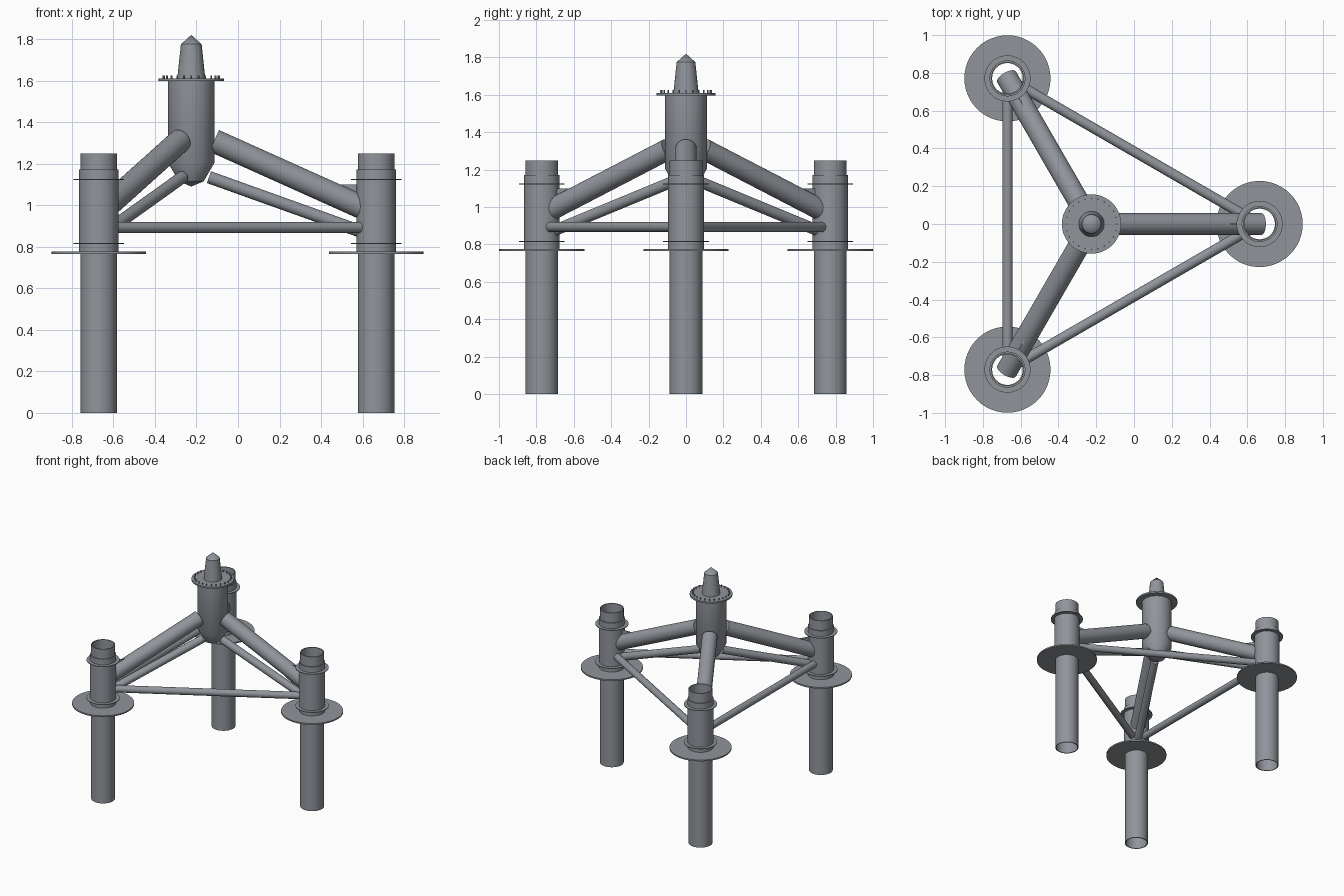
import bpy, math
from mathutils import Vector

if "Cube" in bpy.data.objects:
    bpy.data.objects.remove(bpy.data.objects["Cube"])

steel = bpy.data.materials.new("steel_grey")
steel.diffuse_color = (0.28, 0.30, 0.33, 1)
steel.use_nodes = True
steel.node_tree.nodes["Principled BSDF"].inputs["Base Color"].default_value = steel.diffuse_color

CENTRE = Vector((-0.225, 0, 0))
ANGLES = [0, 2 * math.pi / 3, 4 * math.pi / 3]
REACH = 0.89


def finish(name, verts, faces):
    mesh = bpy.data.meshes.new(name)
    mesh.from_pydata(verts, [], faces)
    mesh.materials.append(steel)
    obj = bpy.data.objects.new(name, mesh)
    bpy.context.collection.objects.link(obj)
    bpy.ops.object.select_all(action='DESELECT')
    obj.select_set(True)
    bpy.context.view_layer.objects.active = obj
    bpy.ops.object.mode_set(mode='EDIT')
    bpy.ops.mesh.select_all(action='SELECT')
    bpy.ops.mesh.remove_doubles(threshold=0.00001)
    bpy.ops.mesh.normals_make_consistent(inside=False)
    bpy.ops.object.mode_set(mode='OBJECT')
    bpy.ops.object.shade_smooth_by_angle(angle=math.radians(30))
    return obj


def lathe(name, profile, at, closed=False, sides=48):
    """Spin (radius, height) points about a vertical axis."""
    n = len(profile)
    verts = [(at.x + r * math.cos(2 * math.pi * i / sides),
              at.y + r * math.sin(2 * math.pi * i / sides), at.z + z)
             for i in range(sides) for r, z in profile]
    faces = []
    for i in range(sides):
        j = (i + 1) % sides
        for k in range(n if closed else n - 1):
            m = (k + 1) % n
            faces.append((i * n + k, j * n + k, j * n + m, i * n + m))
    return finish(name, verts, faces)


def ring(name, inner, outer, z0, z1, at):
    return lathe(name, [(inner, z0), (outer, z0), (outer, z1), (inner, z1)], at, True)


def tube(name, a, b, radius, sides=32):
    """Straight capped pipe between two points."""
    q = (b - a).to_track_quat('Z', 'Y')
    verts = []
    for p in (a, b):
        for i in range(sides):
            t = 2 * math.pi * i / sides
            verts.append(p + q @ Vector((radius * math.cos(t), radius * math.sin(t), 0)))
    faces = [(i, (i + 1) % sides, sides + (i + 1) % sides, sides + i) for i in range(sides)]
    faces += [tuple(range(sides)), tuple(range(sides, 2 * sides))]
    return finish(name, verts, faces)


def spoke(angle, r, z):
    return CENTRE + Vector((r * math.cos(angle), r * math.sin(angle), z))


# Central column with tapered foot, bolted flange and pointed tower stub
lathe("central_column", [(0, 1.09), (0.06, 1.115), (0.112, 1.205), (0.112, 1.6), (0, 1.6)], CENTRE)
ring("column_flange", 0.05, 0.157, 1.597, 1.61, CENTRE)
lathe("tower_stub", [(0, 1.605), (0.068, 1.605), (0.05, 1.775), (0, 1.82)], CENTRE)
for i in range(24):
    t = 2 * math.pi * i / 24
    tube("flange_bolt", spoke(t, 0.135, 1.605), spoke(t, 0.135, 1.625), 0.004, 8)

for n, a in enumerate(ANGLES):
    foot = spoke(a, REACH, 0)
    # Hollow pile, sleeve, guide rings and mud mat
    ring("pile", 0.081, 0.0875, 0, 1.25, foot)
    ring("pile_sleeve", 0.0865, 0.095, 0.765, 1.172, foot)
    ring("upper_guide_ring", 0.09, 0.122, 1.122, 1.127, foot)
    ring("lower_guide_ring", 0.09, 0.122, 0.813, 0.818, foot)
    ring("mud_mat", 0.09, 0.228, 0.765, 0.776, foot)

    # Diagonal braces from column to sleeve
    tube("upper_brace", spoke(a, 0.11, 1.31), spoke(a, 0.90, 0.955), 0.057)
    tube("lower_brace", spoke(a, 0.085, 1.135), spoke(a, 0.82, 0.872), 0.03)

    # Horizontal brace to the next sleeve
    other = spoke(ANGLES[(n + 1) % 3], REACH, 0.893)
    start = spoke(a, REACH, 0.893)
    step = (other - start).normalized() * 0.07
    tube("horizontal_brace", start + step, other - step, 0.027)

    # Upright gusset plate above the brace
    side = Vector((-math.sin(a), math.cos(a), 0)) * 0.003
    corners = [(0.715, 1.02), (0.80, 1.0), (0.80, 1.1), (0.715, 1.1)]
    verts = [spoke(a, r, z) + side * s for s in (-1, 1) for r, z in corners]
    finish("gusset_plate", verts, [(0, 1, 2, 3), (4, 5, 6, 7), (0, 1, 5, 4),
                                   (1, 2, 6, 5), (2, 3, 7, 6), (3, 0, 4, 7)])
